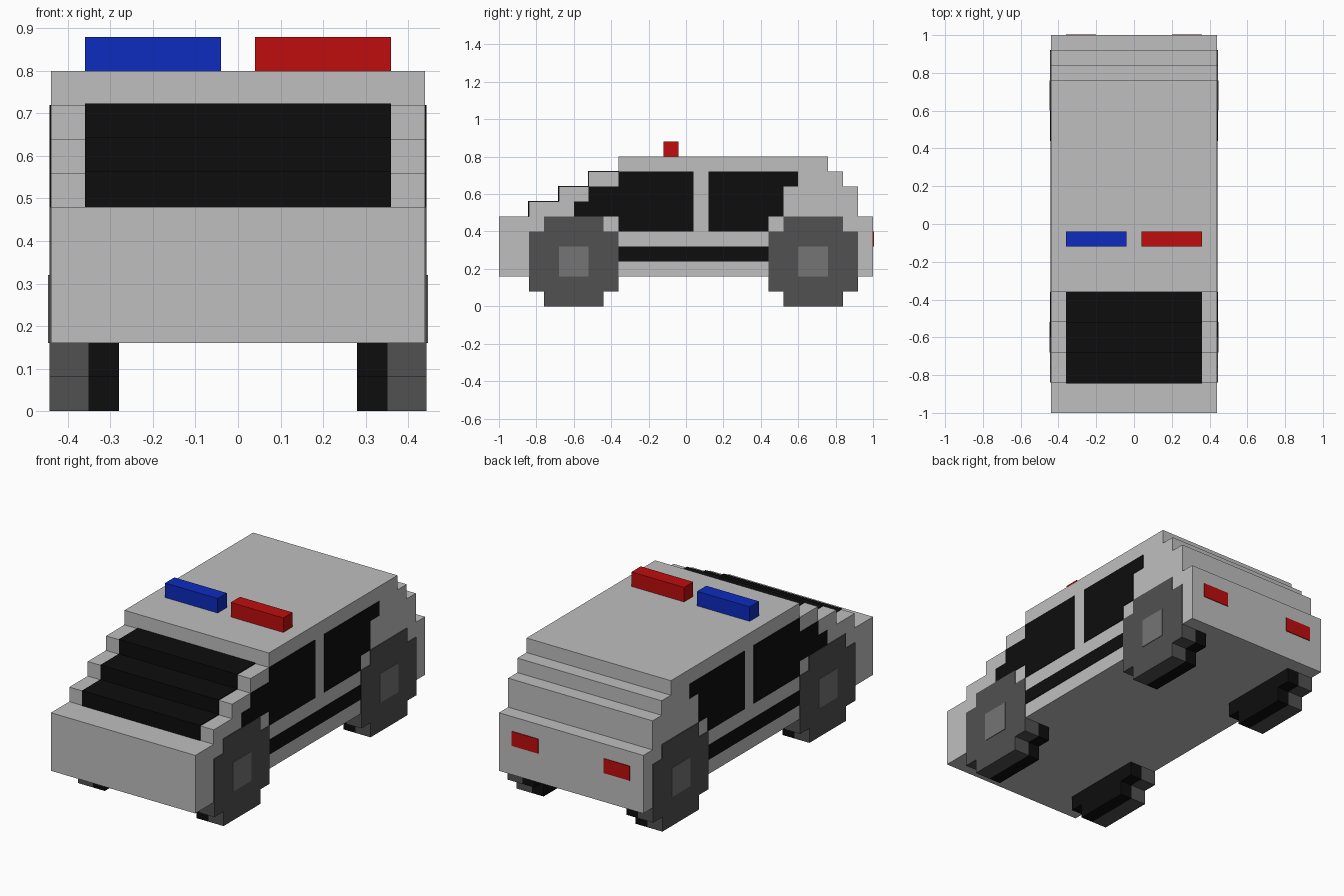
import bpy
import bmesh

default_cube = bpy.data.objects.get("Cube")
if default_cube:
    bpy.data.objects.remove(default_cube, do_unlink=True)


def material(name, r, g, b):
    m = bpy.data.materials.new(name)
    m.use_nodes = True
    m.diffuse_color = (r, g, b, 1)
    m.node_tree.nodes["Principled BSDF"].inputs["Base Color"].default_value = (r, g, b, 1)
    return m


GREY = material("light grey paint", 0.52, 0.52, 0.52)
BLACK = material("black", 0.004, 0.004, 0.004)
TYRE = material("dark grey tyre", 0.082, 0.082, 0.082)
HUB = material("mid grey hub", 0.178, 0.178, 0.178)
RED = material("red light", 0.52, 0.004, 0.004)
BLUE = material("blue light", 0.004, 0.024, 0.52)
SIDE = 0.44      # half width of the body
PLATE = 0.004    # thickness of painted details


def extrude(name, profile, x0, x1, mat):
    """Extrude a (y, z) outline along x."""
    bm = bmesh.new()
    face = bm.faces.new([bm.verts.new((x0, y, z)) for y, z in profile])
    new = bmesh.ops.extrude_face_region(bm, geom=[face])["geom"]
    bmesh.ops.translate(bm, vec=(x1 - x0, 0, 0),
                        verts=[v for v in new if isinstance(v, bmesh.types.BMVert)])
    bmesh.ops.recalc_face_normals(bm, faces=bm.faces)
    mesh = bpy.data.meshes.new(name)
    bm.to_mesh(mesh)
    bm.free()
    mesh.materials.append(mat)
    obj = bpy.data.objects.new(name, mesh)
    bpy.context.collection.objects.link(obj)
    return obj


def rect(y0, y1, z0, z1):
    return [(y0, z0), (y1, z0), (y1, z1), (y0, z1)]


# Stepped body
extrude("body", [
    (-1, 0.16), (-1, 0.48), (-0.84, 0.48), (-0.84, 0.56), (-0.68, 0.56), (-0.68, 0.64),
    (-0.52, 0.64), (-0.52, 0.72), (-0.36, 0.72), (-0.36, 0.80), (0.76, 0.80), (0.76, 0.72),
    (0.84, 0.72), (0.84, 0.64), (0.92, 0.64), (0.92, 0.48), (1, 0.48), (1, 0.16)],
    -SIDE, SIDE, GREY)

# Windscreen skin following the three front steps
steps = [(-0.84, 0.48)]
for i in range(3):
    y, z = -0.84 + 0.16 * i, 0.56 + 0.08 * i
    steps += [(y - PLATE, z + PLATE), (y + 0.16 - PLATE, z + PLATE)]
steps[0] = (-0.84 - PLATE, 0.48)
steps[-1] = (-0.36, 0.72 + PLATE)
extrude("windscreen", steps + [(-0.36, 0.48)], -0.36, 0.36, BLACK)

# Side details: windows, stripe and wheels
front_window = [(-0.36, 0.40), (0.04, 0.40), (0.04, 0.72), (-0.36, 0.72), (-0.36, 0.64),
                (-0.52, 0.64), (-0.52, 0.56), (-0.60, 0.56), (-0.60, 0.48), (-0.36, 0.48)]
rear_window = [(0.12, 0.40), (0.44, 0.40), (0.44, 0.48), (0.52, 0.48), (0.52, 0.64),
               (0.60, 0.64), (0.60, 0.72), (0.12, 0.72)]


def wheel_outline(y):
    """Notched square, six cells across."""
    return [(y + a, 0.24 + b) for a, b in [
        (-0.16, -0.24), (0.16, -0.24), (0.16, -0.16), (0.24, -0.16), (0.24, 0.16), (0.16, 0.16),
        (0.16, 0.24), (-0.16, 0.24), (-0.16, 0.16), (-0.24, 0.16), (-0.24, -0.16), (-0.16, -0.16)]]


for s, side in ((1, "left"), (-1, "right")):
    for name, outline in (("front_window", front_window), ("rear_window", rear_window),
                          ("door_stripe", rect(-0.36, 0.44, 0.24, 0.32))):
        extrude(f"{name}_{side}", outline, s * (SIDE - 0.002), s * (SIDE + PLATE - 0.001), BLACK)
    for y, end in ((-0.60, "front"), (0.68, "rear")):
        outer = s * (SIDE + PLATE)
        extrude(f"{end}_tyre_{side}", wheel_outline(y), s * 0.352, outer, TYRE)
        extrude(f"{end}_inner_wheel_{side}", wheel_outline(y), s * 0.28, s * 0.352, BLACK)
        extrude(f"{end}_hub_{side}", rect(y - 0.08, y + 0.08, 0.16, 0.32),
                outer - s * 0.002, outer + s * 0.003, HUB)
    # Tail lights
    extrude(f"tail_light_{side}", rect(0.998, 1 + PLATE, 0.32, 0.40), s * 0.20, s * 0.36, RED)
    # Roof lights
    extrude(f"roof_light_{side}", rect(-0.12, -0.04, 0.80, 0.88), s * 0.04, s * 0.36,
            RED if s > 0 else BLUE)
